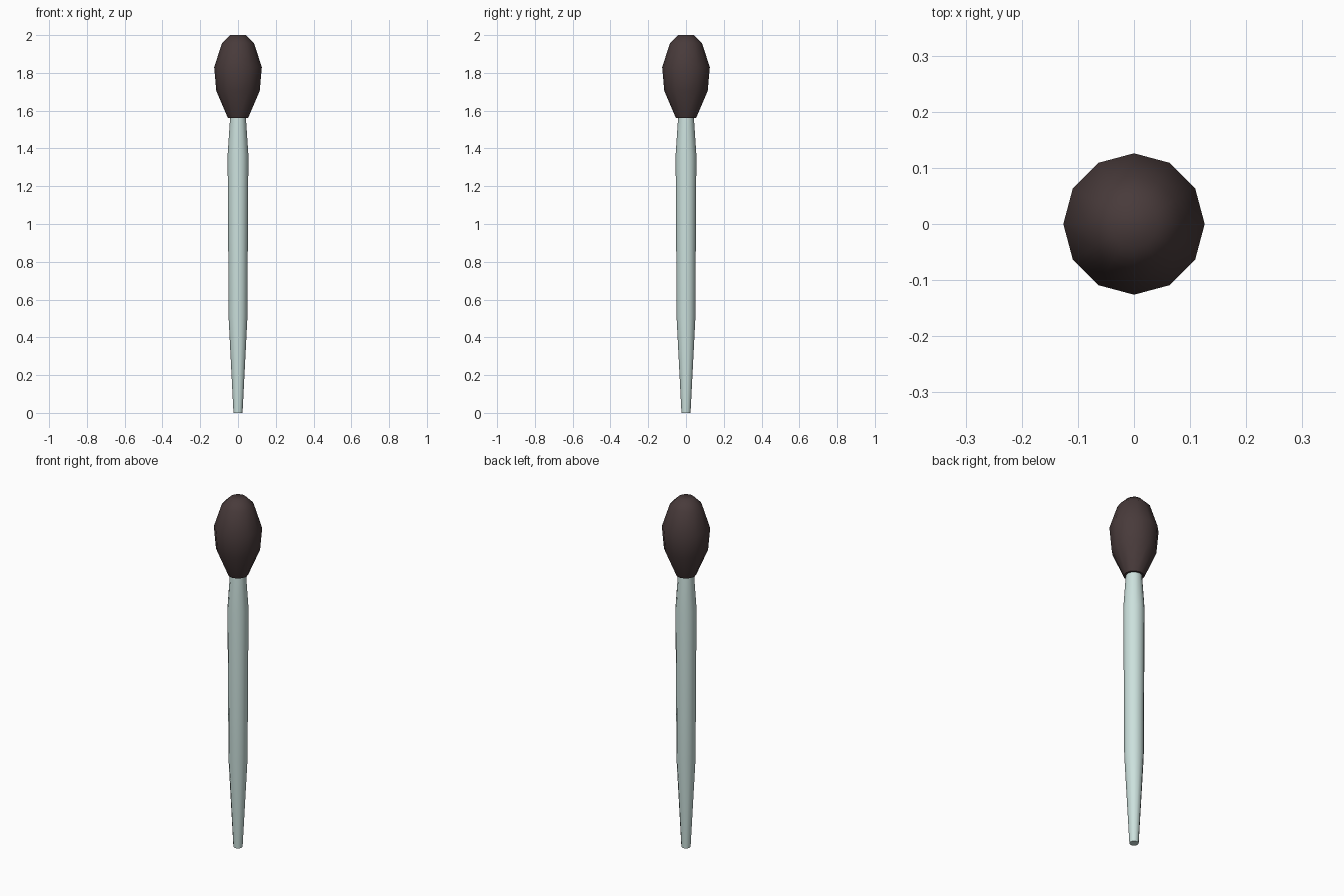
import bpy, bmesh, math

if "Cube" in bpy.data.objects:
    bpy.data.objects.remove(bpy.data.objects["Cube"])

SIDES = 12


def material(name, color):
    m = bpy.data.materials.new(name)
    m.diffuse_color = color
    m.use_nodes = True
    m.node_tree.nodes["Principled BSDF"].inputs["Base Color"].default_value = m.diffuse_color
    return m


def lathe(name, profile, mat, angle):
    """Revolve (radius, z) points around the z axis, capped at both ends."""
    bm = bmesh.new()
    rings = []
    for r, z in profile:
        rings.append([bm.verts.new((r * math.cos(2 * math.pi * i / SIDES),
                                    r * math.sin(2 * math.pi * i / SIDES), z))
                      for i in range(SIDES)])
    for a, b in zip(rings, rings[1:]):
        for i in range(SIDES):
            j = (i + 1) % SIDES
            bm.faces.new((a[i], a[j], b[j], b[i]))
    bm.faces.new(rings[0][::-1])
    bm.faces.new(rings[-1])
    me = bpy.data.meshes.new(name)
    bm.to_mesh(me)
    bm.free()
    me.materials.append(mat)
    ob = bpy.data.objects.new(name, me)
    bpy.context.collection.objects.link(ob)
    bpy.ops.object.select_all(action='DESELECT')
    ob.select_set(True)
    bpy.context.view_layer.objects.active = ob
    bpy.ops.object.shade_smooth_by_angle(angle=math.radians(angle))
    return ob


pale_teal = material("pale_teal", (0.60, 0.75, 0.72, 0.85))
dark_brown = material("dark_brown", (0.065, 0.043, 0.043, 1.0))

# tapered stick
lathe("stick", [(0.024, 0), (0.05, 0.51), (0.051, 0.76), (0.055, 1.365), (0.042, 1.56)],
      pale_teal, 40)

# bulbous head
lathe("head", [(0.053, 1.56), (0.115, 1.705), (0.126, 1.83), (0.085, 1.957), (0.042, 2.0)],
      dark_brown, 60)
